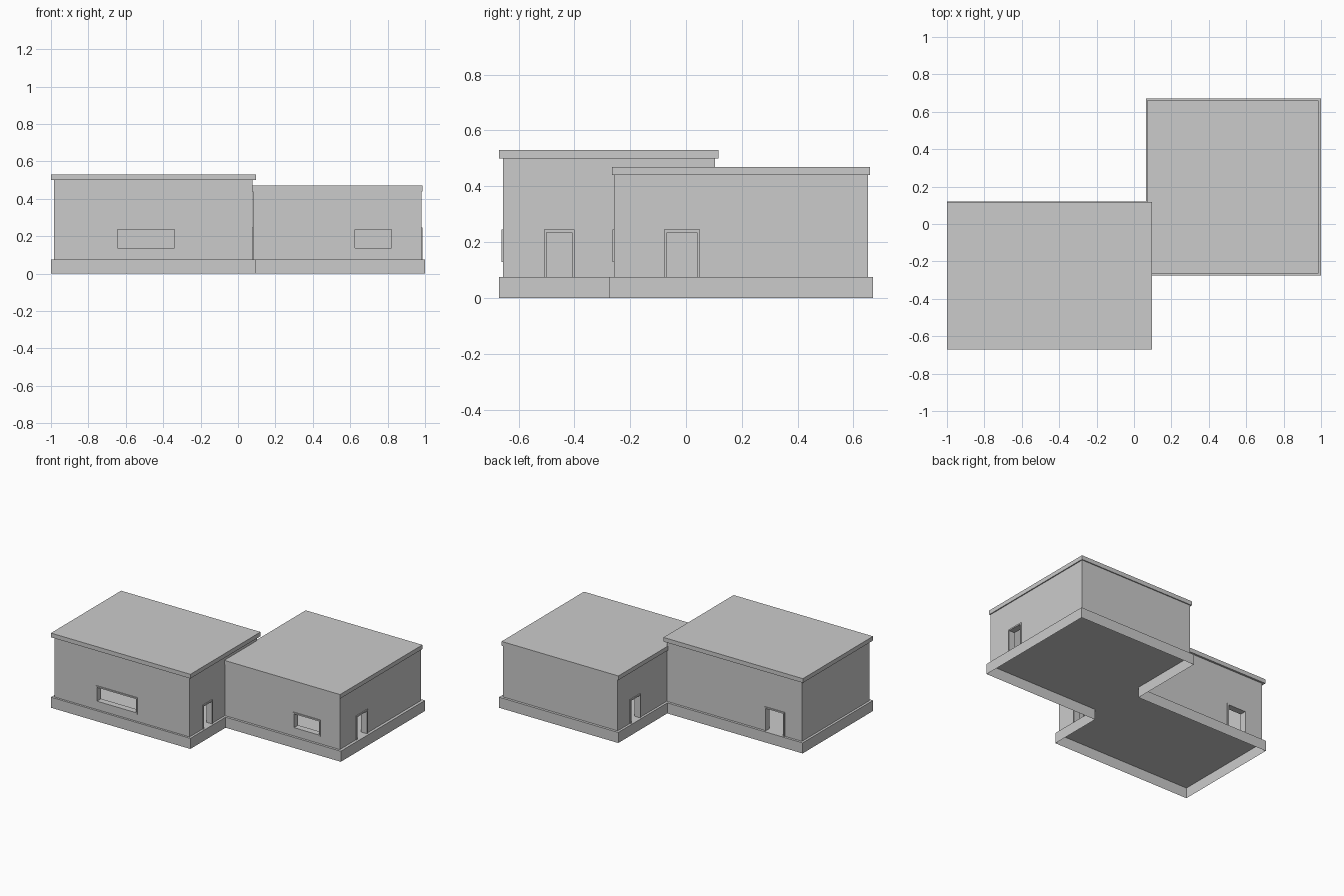
import bpy, bmesh
from mathutils import Vector

if "Cube" in bpy.data.objects:
    bpy.data.objects.remove(bpy.data.objects["Cube"])

PLINTH = 0.075   # floor height
WALL = 0.04      # wall thickness
TRIM = 0.01      # frame width
OUT = 0.006      # frame projection


def box(name, lo, hi):
    bm = bmesh.new()
    bmesh.ops.create_cube(bm, size=1)
    lo, hi = Vector(lo), Vector(hi)
    for v in bm.verts:
        v.co = (lo + hi) / 2 + v.co * (hi - lo)
    me = bpy.data.meshes.new(name)
    bm.to_mesh(me)
    bm.free()
    ob = bpy.data.objects.new(name, me)
    bpy.context.collection.objects.link(ob)
    return ob


def cut(target, lo, hi):
    c = box("cutter", lo, hi)
    c.hide_render = True
    m = target.modifiers.new("cut", 'BOOLEAN')
    m.operation = 'DIFFERENCE'
    m.solver = 'EXACT'
    m.object = c
    bpy.context.view_layer.objects.active = target
    bpy.ops.object.modifier_apply(modifier=m.name)
    bpy.data.objects.remove(c)


def building(name, x0, x1, y0, y1, top):
    ob = box(name, (x0, y0, PLINTH), (x1, y1, top))
    cut(ob, (x0 + WALL, y0 + WALL, 0), (x1 - WALL, y1 - WALL, 1))
    return ob


def opening(name, walls, axis, face, sign, a0, a1, z0, z1):
    """Hole through one wall plus a slightly raised frame.
    axis: wall normal (0 = x, 1 = y); a0..a1: span along the wall."""
    door = z0 <= PLINTH

    def span(d0, d1, p0, p1, q0, q1):
        d0, d1 = sorted((face + sign * d0, face + sign * d1))
        if axis == 0:
            return (d0, p0, q0), (d1, p1, q1)
        return (p0, d0, q0), (p1, d1, q1)

    cut(walls, *span(-WALL - 0.02, 0.02, a0, a1, z0 - (0.02 if door else 0), z1))
    t = TRIM
    zb = z0 if door else z0 - t
    parts = {"left": (a0 - t, a0, zb, z1 + t), "right": (a1, a1 + t, zb, z1 + t),
             "head": (a0, a1, z1, z1 + t)}
    if not door:
        parts["sill"] = (a0, a1, z0 - t, z0)
    for side, r in parts.items():
        box(f"{name}_frame_{side}", *span(-0.002, OUT, *r))


# Shared hollow plinth: stepped outline with floor on top, open below
outline = [(-1, -.67), (.095, -.67), (.095, -.275), (1, -.275),
           (1, .67), (.063, .67), (.063, .12), (-1, .12)]
bm = bmesh.new()
low = [bm.verts.new((x, y, 0)) for x, y in outline]
high = [bm.verts.new((x, y, PLINTH)) for x, y in outline]
for i in range(len(low)):
    j = (i + 1) % len(low)
    bm.faces.new((low[i], low[j], high[j], high[i]))
bm.faces.new(high)
me = bpy.data.meshes.new("plinth")
bm.to_mesh(me)
bm.free()
bpy.context.collection.objects.link(bpy.data.objects.new("plinth", me))

# Taller left block
left = building("left_walls", -.983, .078, -.655, .103, .5)
box("left_roof", (-1, -.67, .5), (.095, .117, .53))
opening("left_window", left, 1, -.655, -1, -.645, -.34, .138, .235)
opening("left_side_door", left, 0, .078, 1, -.499, -.409, PLINTH, .235)
opening("left_back_door", left, 1, .103, 1, -.838, -.70, PLINTH, .235)

# Lower right block
right = building("right_walls", .08, .98, -.258, .652, .44)
box("right_roof", (.07, -.265, .44), (.987, .659, .47))
opening("right_window", right, 1, -.258, -1, .625, .82, .138, .235)
opening("right_side_door", right, 0, .98, 1, -.068, .04, PLINTH, .235)
opening("right_inner_door", right, 0, .08, -1, .407, .507, PLINTH, .235)
